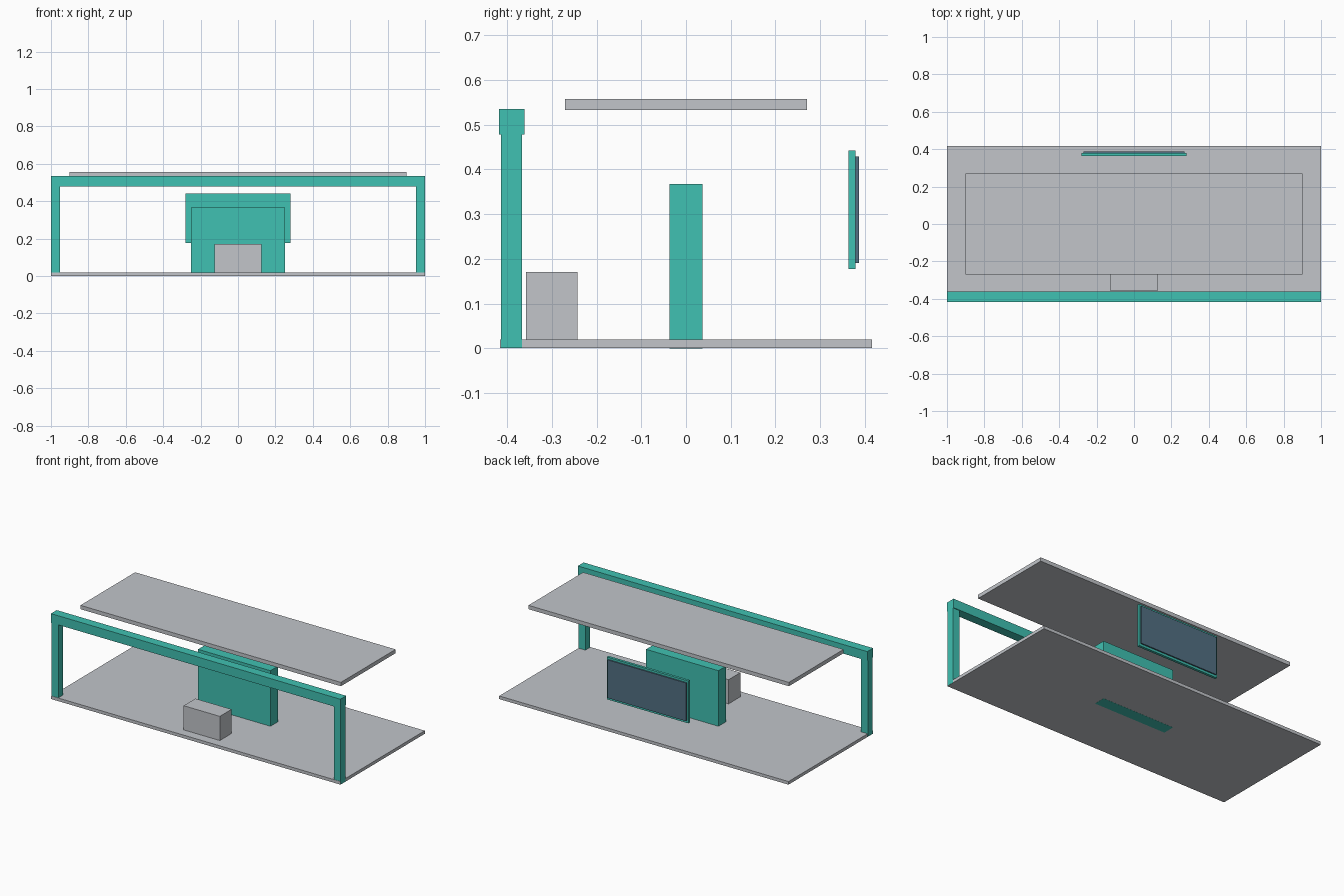
import bpy
import bmesh
from mathutils import Matrix, Vector

default_cube = bpy.data.objects.get("Cube")
if default_cube:
    bpy.data.objects.remove(default_cube, do_unlink=True)


def make_material(name, rgb):
    mat = bpy.data.materials.new(name)
    mat.use_nodes = True
    color = (*rgb, 1)
    mat.diffuse_color = color
    mat.node_tree.nodes["Principled BSDF"].inputs["Base Color"].default_value = color
    return mat


teal = make_material("teal", (0.051, 0.533, 0.445))
grey = make_material("light_grey", (0.539, 0.558, 0.591))
slate = make_material("slate_blue", (0.084, 0.162, 0.227))


def box(name, mat, x, y, z):
    """Box spanning the (min, max) range on each axis."""
    low, high = map(Vector, zip(x, y, z))
    bm = bmesh.new()
    bmesh.ops.create_cube(bm, size=1, matrix=Matrix.Diagonal((*(high - low), 1)))
    mesh = bpy.data.meshes.new(name)
    bm.to_mesh(mesh)
    bm.free()
    mesh.materials.append(mat)
    obj = bpy.data.objects.new(name, mesh)
    obj.location = (low + high) / 2
    bpy.context.collection.objects.link(obj)


def centred(name, mat, half_width, y, z):
    box(name, mat, (-half_width, half_width), y, z)


# Floor and floating canopy
centred("floor", grey, 0.9995, (-0.416, 0.416), (0.0005, 0.02))
centred("canopy", grey, 0.9, (-0.27, 0.27), (0.533, 0.557))

# Entrance frame: two posts and a crossbeam
for name, x in (("left_post", (0.952, 1)), ("right_post", (-1, -0.952))):
    box(name, teal, x, (-0.414, -0.366), (0.001, 0.479))
centred("crossbeam", teal, 1, (-0.418, -0.361), (0.478, 0.535))

# Central counter, its base sunk through the floor, and the front block
centred("counter", teal, 0.25, (-0.037, 0.037), (0, 0.367))
centred("front_block", grey, 0.125, (-0.358, -0.242), (0.019, 0.171))

# Display panel at the back
centred("display_frame", teal, 0.281, (0.363, 0.379), (0.177, 0.442))
centred("display_screen", slate, 0.271, (0.378, 0.387), (0.191, 0.429))
